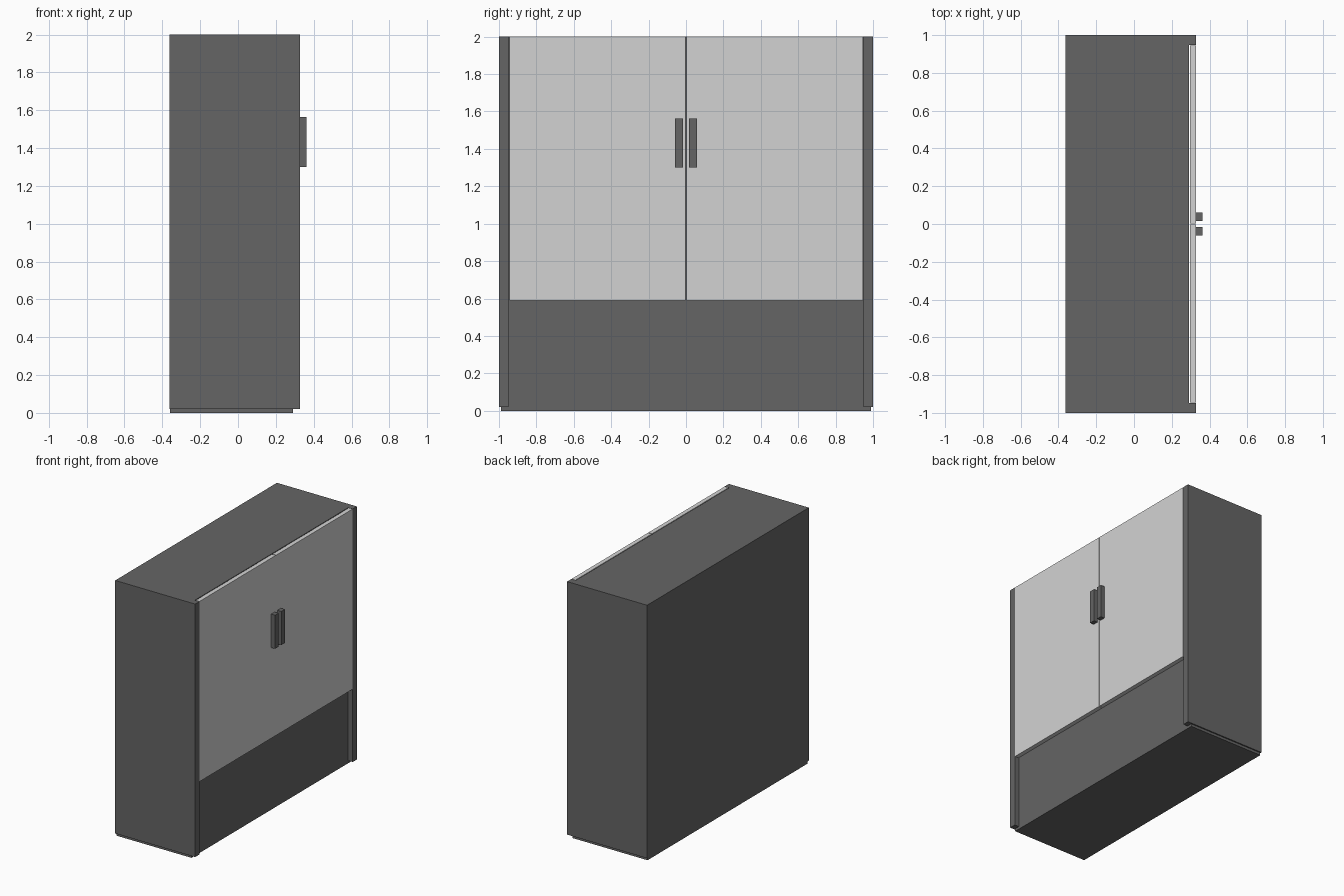
import bpy

default = bpy.data.objects.get("Cube")
if default:
    bpy.data.objects.remove(default, do_unlink=True)


def material(name, value):
    mat = bpy.data.materials.new(name)
    mat.use_nodes = True
    colour = (value, value, value, 1)
    mat.diffuse_color = colour
    mat.node_tree.nodes["Principled BSDF"].inputs["Base Color"].default_value = colour
    return mat


def box(name, x, y, z, mat):
    """Box given by its (low, high) range on each axis."""
    spans = (x, y, z)
    bpy.ops.mesh.primitive_cube_add(size=1, location=[sum(s) / 2 for s in spans])
    ob = bpy.context.object
    ob.name = name
    ob.scale = [abs(s[1] - s[0]) for s in spans]
    bpy.ops.object.transform_apply(location=False, rotation=False, scale=True)
    ob.data.materials.append(mat)
    return ob


dark = material("dark grey", 0.13)
light = material("light grey", 0.65)

BACK, CARCASS, FRONT, GRIP = -0.363, 0.29, 0.329, 0.363
BASE, DOOR_LOW, TOP = 0.02, 0.59, 2.0
INNER = 0.948

# Carcass and the low plinth under it
box("carcass", (BACK, CARCASS), (-INNER, INNER), (BASE, TOP), dark)
box("plinth", (BACK + 0.003, CARCASS), (-0.99, 0.99), (0, BASE), dark)

# Side panels, doors and handles, one set on each side of the centre
for label, s in (("near", -1), ("far", 1)):
    box(label + "_side_panel", (BACK, FRONT), (s * INNER, s), (BASE, TOP), dark)
    box(label + "_door", (CARCASS + 0.006, FRONT), (s * 0.003, s * (INNER - 0.003)),
        (DOOR_LOW, TOP), light)
    box(label + "_handle", (FRONT, GRIP), (s * 0.017, s * 0.06), (1.3, 1.563), dark)
